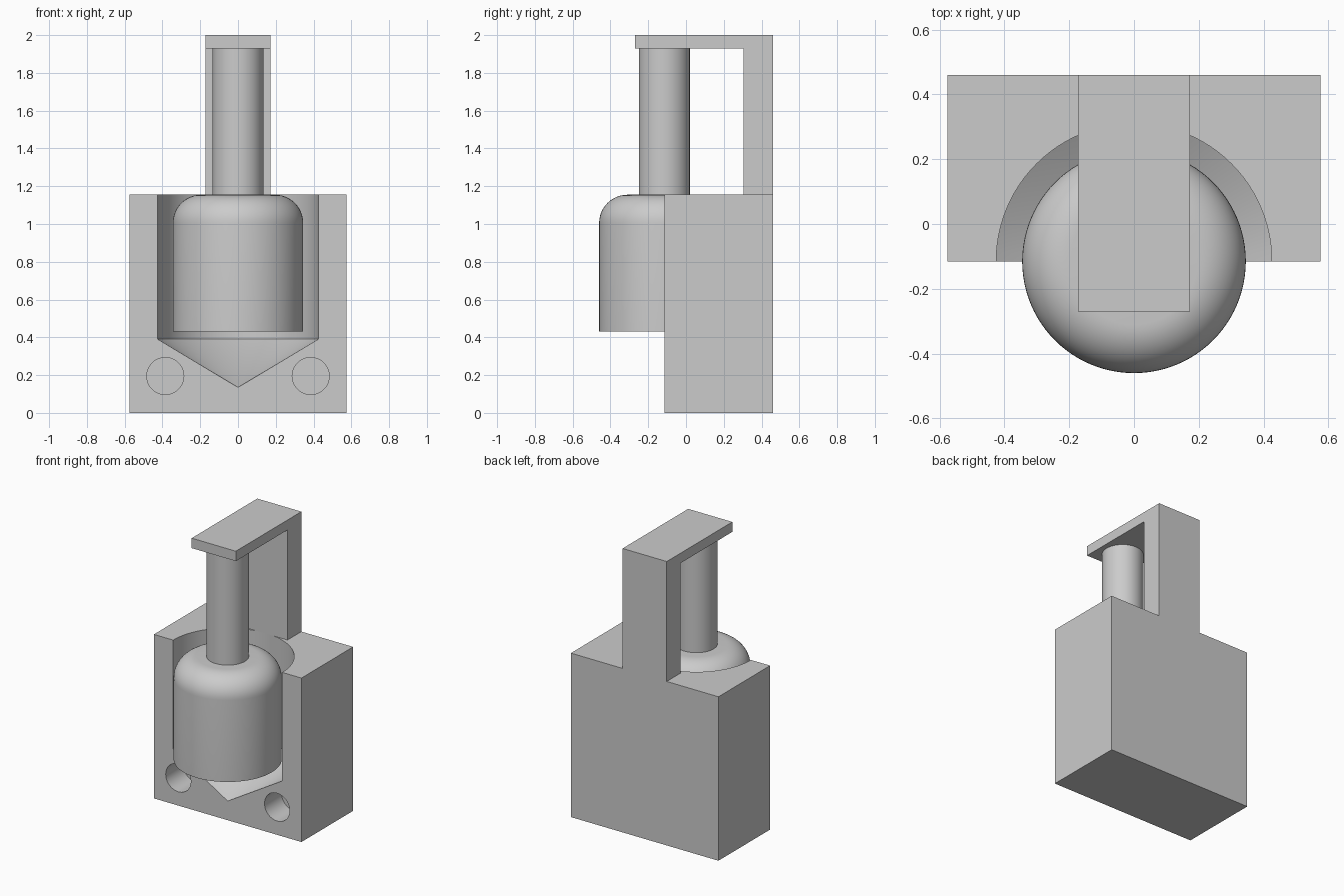
import bpy
import bmesh
from math import sin, cos, pi, radians
from mathutils import Matrix

if "Cube" in bpy.data.objects:
    bpy.data.objects.remove(bpy.data.objects["Cube"], do_unlink=True)

AXIS_Y = -0.115      # shared axis of cavity, core and rod, on the block's front face
BACK_Y = 0.46
BLOCK_TOP = 1.155

grey = bpy.data.materials.new("plain grey")
grey.use_nodes = True
colour = (0.6, 0.6, 0.6, 1)
grey.diffuse_color = colour
grey.node_tree.nodes["Principled BSDF"].inputs["Base Color"].default_value = colour


def finish(name, bm):
    bmesh.ops.recalc_face_normals(bm, faces=bm.faces)
    mesh = bpy.data.meshes.new(name)
    bm.to_mesh(mesh)
    bm.free()
    mesh.materials.append(grey)
    obj = bpy.data.objects.new(name, mesh)
    bpy.context.collection.objects.link(obj)
    return obj


def extrude_x(name, outline, half_width):
    """Prism from a (y, z) outline, centred on x = 0."""
    bm = bmesh.new()
    face = bm.faces.new([bm.verts.new((-half_width, y, z)) for y, z in outline])
    side = bmesh.ops.extrude_face_region(bm, geom=[face], use_keep_orig=True)["geom"]
    verts = [v for v in side if isinstance(v, bmesh.types.BMVert)]
    bmesh.ops.translate(bm, verts=verts, vec=(2 * half_width, 0, 0))
    return finish(name, bm)


def lathe(name, profile, steps=96):
    """Revolve a (radius, z) profile that starts and ends on the shared axis."""
    bm = bmesh.new()
    verts = [bm.verts.new((r, AXIS_Y, z)) for r, z in profile]
    edges = [bm.edges.new(pair) for pair in zip(verts, verts[1:])]
    bmesh.ops.spin(bm, geom=verts + edges, cent=(0, AXIS_Y, 0), axis=(0, 0, 1),
                   angle=2 * pi, steps=steps, use_duplicate=False)
    bmesh.ops.remove_doubles(bm, verts=bm.verts, dist=0.0001)
    return finish(name, bm)


def cut(target, cutter):
    mod = target.modifiers.new("cut", "BOOLEAN")
    mod.operation, mod.solver, mod.object = "DIFFERENCE", "EXACT", cutter
    bpy.context.view_layer.objects.active = target
    bpy.ops.object.modifier_apply(modifier=mod.name)
    bpy.data.objects.remove(cutter, do_unlink=True)
    bpy.context.view_layer.update()


# Mould block
block = extrude_x("mould_block", [(AXIS_Y, 0), (BACK_Y, 0),
                                  (BACK_Y, BLOCK_TOP), (AXIS_Y, BLOCK_TOP)], 0.575)

# Half-round cavity with a conical floor
cut(block, lathe("cavity_cutter", [(0, 0.135), (0.425, 0.39), (0.425, 1.4), (0, 1.4)]))

# Blind locating holes in the front face
HOLE_DEPTH = 0.19
for x in (-0.385, 0.385):
    bm = bmesh.new()
    bmesh.ops.create_cone(bm, cap_ends=True, segments=48, radius1=0.098, radius2=0.098,
                          depth=2 * HOLE_DEPTH,
                          matrix=Matrix.Translation((x, AXIS_Y, 0.195))
                          @ Matrix.Rotation(pi / 2, 4, "X"))
    cut(block, finish("hole_cutter", bm))

# Core with a rounded shoulder
R, FILLET = 0.345, 0.15
shoulder = [(R - FILLET + FILLET * cos(a), BLOCK_TOP - FILLET + FILLET * sin(a))
            for a in (i * pi / 24 for i in range(13))]
core = lathe("core", [(0, 0.43), (R, 0.43)] + shoulder + [(0, BLOCK_TOP)])

# Rod carrying the core
rod = lathe("rod", [(0, BLOCK_TOP - 0.01), (0.135, BLOCK_TOP - 0.01), (0.135, 1.93), (0, 1.93)])

# Angled bracket: post on the block and arm over the rod
extrude_x("bracket", [(0.305, BLOCK_TOP), (BACK_Y, BLOCK_TOP), (BACK_Y, 2),
                      (-0.27, 2), (-0.27, 1.93), (0.305, 1.93)], 0.172)

# Smooth the round surfaces, keep edges sharp
bpy.ops.object.select_all(action="DESELECT")
for obj in (block, core, rod):
    obj.select_set(True)
bpy.context.view_layer.objects.active = block
bpy.ops.object.shade_smooth_by_angle(angle=radians(30))
